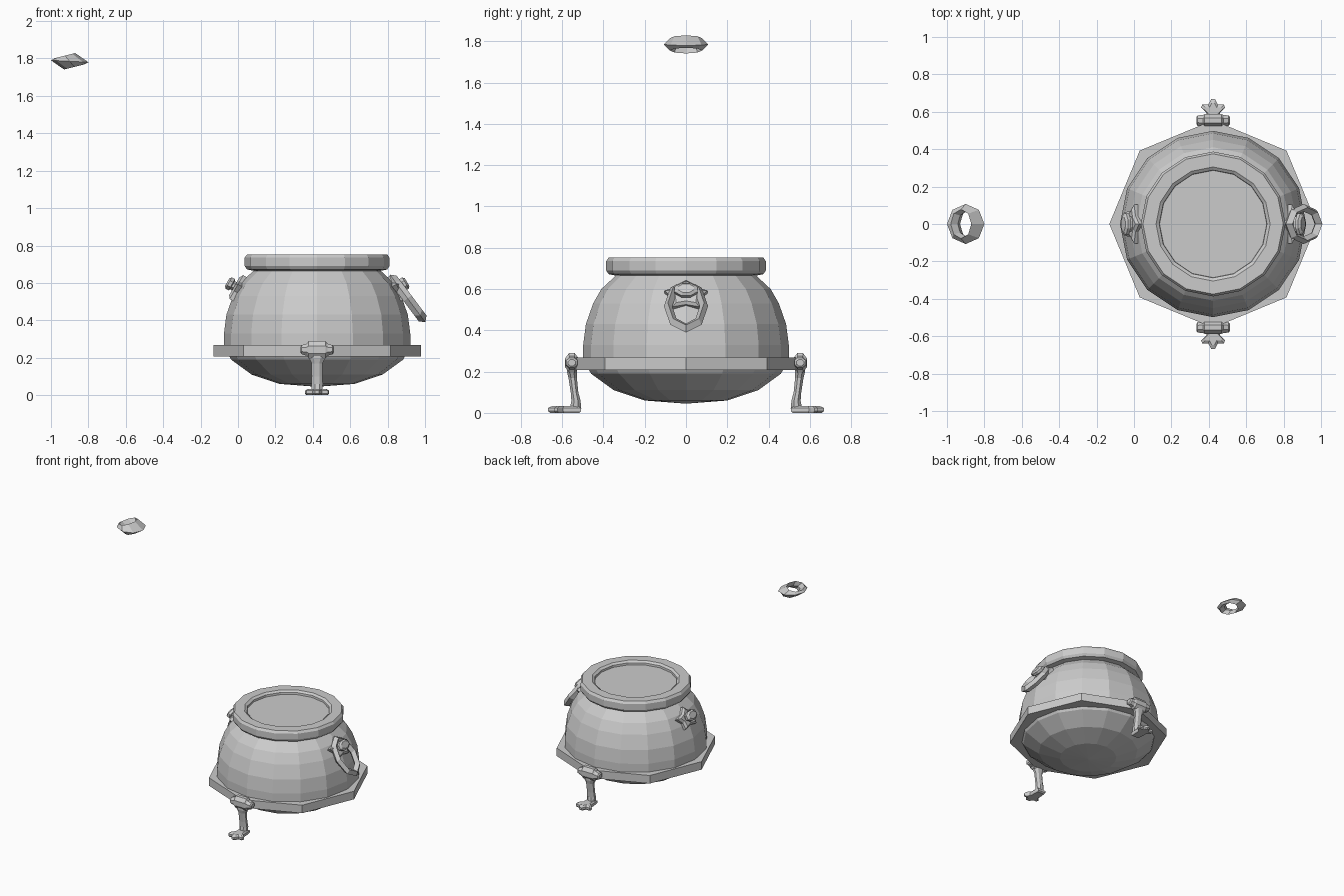
import bpy, bmesh
from math import cos, sin, tau
from mathutils import Vector

if "Cube" in bpy.data.objects:
    bpy.data.objects.remove(bpy.data.objects["Cube"])

CX = 0.423  # pot axis


def loft(name, loops, wrap=False):
    """Skin a list of equal-length point loops; wrap joins last to first, otherwise cap the ends."""
    bm = bmesh.new()
    rings = [[bm.verts.new(p) for p in loop] for loop in loops]
    n = len(rings[0])
    pairs = list(zip(rings, rings[1:]))
    if wrap:
        pairs.append((rings[-1], rings[0]))
    for a, b in pairs:
        for i in range(n):
            j = (i + 1) % n
            bm.faces.new((a[i], a[j], b[j], b[i]))
    if not wrap:
        bm.faces.new(rings[0])
        bm.faces.new(rings[-1])
    bmesh.ops.recalc_face_normals(bm, faces=bm.faces)
    me = bpy.data.meshes.new(name)
    bm.to_mesh(me)
    bm.free()
    ob = bpy.data.objects.new(name, me)
    bpy.context.collection.objects.link(ob)
    return ob


def ellipse(c, a, b, n, phase=0.0):
    """Loop of n points round c with half-axis vectors a and b."""
    c, a, b = Vector(c), Vector(a), Vector(b)
    return [c + a * cos(tau * (i + phase) / n) + b * sin(tau * (i + phase) / n) for i in range(n)]


def lathe(name, profile, n, wrap=False):
    return loft(name, [ellipse((CX, 0, z), (r, 0, 0), (0, r, 0), n) for r, z in profile], wrap)


# round pot body
lathe("pot_body", [(0.005, 0.045), (0.20, 0.06), (0.35, 0.11), (0.46, 0.19), (0.498, 0.26),
                   (0.498, 0.33), (0.485, 0.43), (0.45, 0.53), (0.41, 0.60), (0.34, 0.665),
                   (0.33, 0.70)], 16)

# rolled rim and contents surface
lathe("pot_rim", [(0.34, 0.665), (0.375, 0.672), (0.387, 0.69), (0.387, 0.735), (0.375, 0.752),
                  (0.305, 0.752), (0.288, 0.74), (0.283, 0.69)], 16, True)
lathe("contents", [(0.29, 0.69), (0.29, 0.725)], 16)

# octagonal support band
lathe("support_band", [(0.46, 0.207), (0.555, 0.207), (0.555, 0.268), (0.46, 0.268)], 8, True)

# legs with knuckle and clawed foot
for side, s in (("front", -1), ("back", 1)):
    knuckle = [(-0.09, 0.020, 0.016), (-0.083, 0.030, 0.026), (-0.055, 0.032, 0.035),
               (-0.045, 0.037, 0.050), (0.045, 0.037, 0.050), (0.055, 0.032, 0.035),
               (0.083, 0.030, 0.026), (0.09, 0.020, 0.016)]
    loft(side + "_knuckle", [ellipse((CX + x, s * 0.553, 0.243), (0, ry, 0), (0, 0, rz), 8, 0.5)
                             for x, ry, rz in knuckle])
    shin = [(0.02, 0.535, 0.030, 0.030), (0.06, 0.533, 0.033, 0.024), (0.10, 0.540, 0.031, 0.020),
            (0.17, 0.549, 0.032, 0.022), (0.195, 0.552, 0.045, 0.026), (0.24, 0.552, 0.045, 0.028)]
    loft(side + "_leg", [ellipse((CX, s * y, z), (rx, 0, 0), (0, ry, 0), 8, 0.5)
                         for z, y, rx, ry in shin])
    half = [(0.032, 0.508), (0.036, 0.56), (0.036, 0.595), (0.064, 0.622), (0.058, 0.638),
            (0.026, 0.638), (0.010, 0.668)]
    outline = half + [(-x, y) for x, y in reversed(half)]
    cx, cy = 0, 0.58
    levels = [(0.0, 0.88), (0.008, 1), (0.024, 1), (0.034, 0.75)]
    loft(side + "_foot", [[(CX + cx + x * k, s * (cy + (y - cy) * k), z) for x, y in outline]
                          for z, k in levels])

# handle mounts: star plate and stud on each side
for side, s in (("left", -1), ("right", 1)):
    out = Vector((s * 0.87, 0, 0.5))
    up = Vector((-s * 0.5, 0, 0.87))
    base = Vector((CX + s * 0.425, 0, 0.565))

    def star(h, k):
        pts = []
        for i in range(10):
            r = (0.095 if i % 2 == 0 else 0.062) * k
            a = tau * i / 10
            pts.append(base + out * h + up * (r * cos(a) * 0.85) + Vector((0, r * sin(a) * 1.15, 0)))
        return pts
    loft(side + "_mount_plate", [star(-0.02, 1), star(0.012, 1), star(0.024, 0.75)])
    stud = [(0.0, 0.040), (0.035, 0.036), (0.040, 0.050), (0.058, 0.050), (0.068, 0.034)]
    loft(side + "_mount_stud", [ellipse(base + out * h + up * 0.006, up * r * 0.75,
                                        (0, r * 1.2, 0), 8, 0.5) for h, r in stud])

# hanging handle ring on the right
c = Vector((0.907, 0, 0.517))
nrm = Vector((0.8, 0, 0.6)) * 0.026
long_axis = Vector((0.095, 0, -0.127))
loft("right_handle_ring", [ellipse(c + nrm * h, long_axis * k, (0, ry, 0), 8)
                           for h, k, ry in ((0, 1, 0.107), (1, 0.84, 0.088),
                                            (0, 0.66, 0.066), (-1, 0.84, 0.088))], True)

# detached handle ring floating at upper left
loft("loose_handle_ring", [ellipse((x, 0, z), (rx, 0, rx * sl), (0, ry, 0), 8)
                           for x, z, rx, ry, sl in ((-0.90, 1.785, 0.10, 0.107, -0.05),
                                                    (-0.925, 1.815, 0.055, 0.078, 0.25),
                                                    (-0.90, 1.785, 0.042, 0.065, 0.1),
                                                    (-0.875, 1.755, 0.055, 0.078, 0.25))], True)
